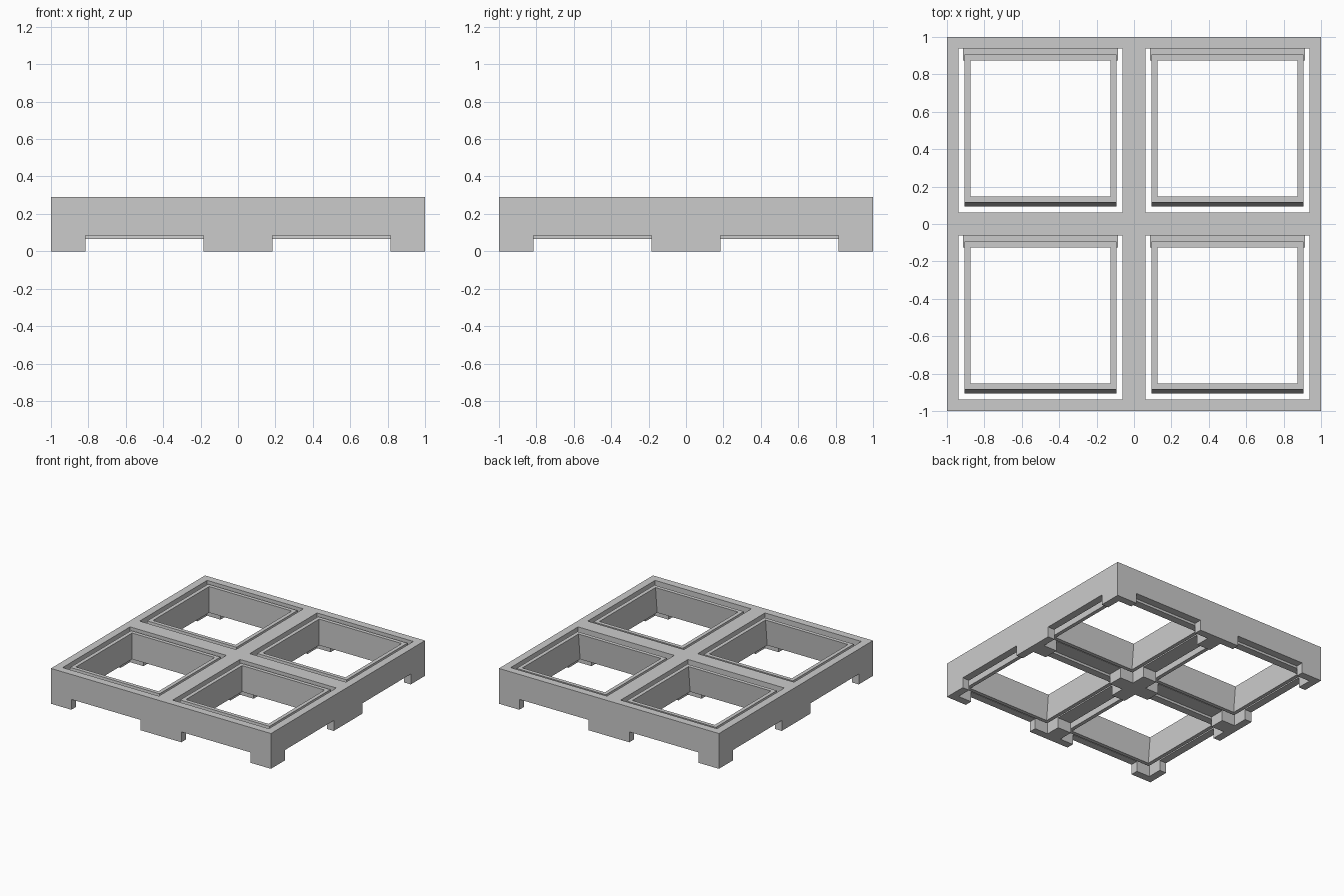
import bpy
import bmesh

default = bpy.data.objects.get("Cube")
if default:
    bpy.data.objects.remove(default, do_unlink=True)

HEIGHT = 0.29
NOTCH = 0.085       # height of the openings between the feet
HOLE = 0.4375       # half width of a cell
OUTER = 0.406       # half width of a liner, outside
INNER = 0.375       # half width of a liner, inside
LOW, HIGH = 0.065, 0.28
LEAN = 0.021        # front wall of the liner leans inward at the top

grey = bpy.data.materials.new("plain_grey")
grey.use_nodes = True
grey.diffuse_color = (0.6, 0.6, 0.6, 1)
grey.node_tree.nodes["Principled BSDF"].inputs["Base Color"].default_value = (0.6, 0.6, 0.6, 1)


def add_object(name, bm):
    bmesh.ops.recalc_face_normals(bm, faces=bm.faces)
    mesh = bpy.data.meshes.new(name)
    bm.to_mesh(mesh)
    bm.free()
    mesh.materials.append(grey)
    obj = bpy.data.objects.new(name, mesh)
    bpy.context.collection.objects.link(obj)
    return obj


def box(name, low, high):
    bm = bmesh.new()
    bmesh.ops.create_cube(bm, size=1)
    for v in bm.verts:
        v.co = [(a + b) / 2 + c * (b - a) for a, b, c in zip(low, high, v.co)]
    return add_object(name, bm)


def cut(target, cutter):
    mod = target.modifiers.new("cut", "BOOLEAN")
    mod.operation = "DIFFERENCE"
    mod.solver = "EXACT"
    mod.object = cutter
    cutter.hide_render = True
    bpy.context.view_layer.objects.active = target
    bpy.ops.object.modifier_apply(modifier=mod.name)
    bpy.data.objects.remove(cutter, do_unlink=True)


def liner(name, cx, cy):
    """Square tube with a front wall leaning inward."""
    bm = bmesh.new()

    def loop(half, z, lean):
        corners = [(-1, -1), (1, -1), (1, 1), (-1, 1)]
        return [bm.verts.new((cx + half * x, cy + half * y + (lean if y < 0 else 0), z))
                for x, y in corners]

    rings = [loop(OUTER, LOW, 0), loop(OUTER, HIGH, LEAN),
             loop(INNER, HIGH, LEAN), loop(INNER, LOW, 0)]
    for a, b in zip(rings, rings[1:] + rings[:1]):
        for i in range(4):
            j = (i + 1) % 4
            bm.faces.new((a[i], a[j], b[j], b[i]))
    return add_object(name, bm)


# Grid body: four square holes, then notches that leave feet at the crossings
grid = box("grid_body", (-1, -1, 0), (1, 1, HEIGHT))
cells = [(x, y) for x in (-0.5, 0.5) for y in (-0.5, 0.5)]
for x, y in cells:
    cut(grid, box("hole_cutter", (x - HOLE, y - HOLE, -1), (x + HOLE, y + HOLE, 1)))
for c in (-0.5, 0.5):
    cut(grid, box("notch_cutter", (c - 0.315, -2, -1), (c + 0.315, 2, NOTCH)))
    cut(grid, box("notch_cutter", (-2, c - 0.315, -1), (2, c + 0.315, NOTCH)))

# Cell liners, each joined to the grid by a low bar at the back
for x, y in cells:
    side = ("front" if y < 0 else "back") + ("_right" if x < 0 else "_left")
    liner(side + "_liner", x, y)
    box(side + "_bar", (x - 0.415, y + INNER, LOW), (x + 0.415, y + HOLE, 0.1))
